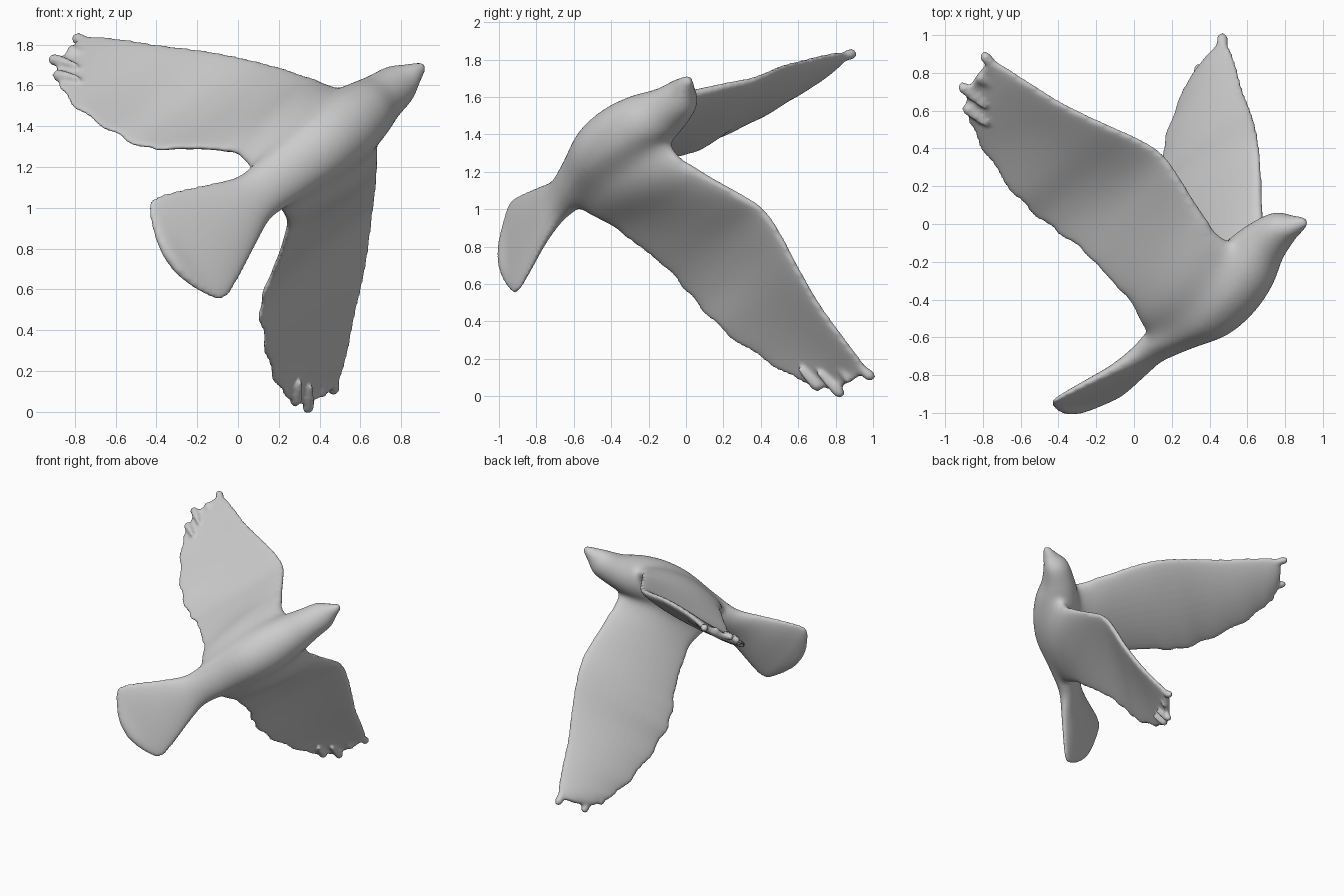
import bpy, bmesh, math
from mathutils import Vector

if "Cube" in bpy.data.objects:
    bpy.data.objects.remove(bpy.data.objects["Cube"])

# Bird's own frame: forward, side (normal of its symmetry plane) and up, from the beak tip
BEAK = Vector((0.90, 0.01, 1.69))
SIDE = Vector((-0.589, -0.046, 0.807)).normalized()
FWD = Vector((0.652, 0.576, 0.5))
FWD = (FWD - SIDE * FWD.dot(SIDE)).normalized()
UP = SIDE.cross(FWD)


def local(a, s, h):
    return BEAK + FWD * a + SIDE * s + UP * h


def mirrored(p):
    return p - SIDE * 2 * (p - BEAK).dot(SIDE)


def loft(name, rings):
    """Closed skin through a list of rings with equal point counts."""
    bm = bmesh.new()
    vr = [[bm.verts.new(p) for p in r] for r in rings]
    n = len(vr[0])
    for r0, r1 in zip(vr, vr[1:]):
        for i in range(n):
            j = (i + 1) % n
            bm.faces.new((r0[i], r0[j], r1[j], r1[i]))
    bm.faces.new(vr[0])
    bm.faces.new(vr[-1])
    bmesh.ops.recalc_face_normals(bm, faces=bm.faces[:])
    me = bpy.data.meshes.new(name)
    bm.to_mesh(me)
    bm.free()
    ob = bpy.data.objects.new(name, me)
    bpy.context.collection.objects.link(ob)
    return ob


def smooth_path(pts, steps=5):
    """Catmull-Rom through rows of numbers."""
    out = []
    for i in range(len(pts) - 1):
        p0, p1, p2, p3 = (Vector(pts[max(0, min(len(pts) - 1, i + k))]) for k in (-1, 0, 1, 2))
        for j in range(steps):
            t = j / steps
            out.append(0.5 * (2 * p1 + (p2 - p0) * t + (2 * p0 - 5 * p1 + 4 * p2 - p3) * t * t
                              + (3 * p1 - p0 - 3 * p2 + p3) * t ** 3))
    return out + [Vector(pts[-1])]


# Body and fan tail: (along, centre height, half width, half depth)
sections = [(0.014, 0, .022, .022), (-.05, .025, .055, .055), (-.13, .06, .102, .092),
            (-.27, .06, .126, .128), (-.42, .03, .16, .17), (-.6, .005, .185, .185),
            (-.8, .005, .182, .182), (-1.03, .02, .15, .122), (-1.23, .03, .128, .074),
            (-1.4, .035, .185, .052), (-1.58, .055, .262, .044), (-1.69, .068, .30, .038),
            (-1.755, .075, .287, .035), (-1.825, .075, .17, .032), (-1.86, .075, .06, .02)]
rings = []
for a, h, w, d in smooth_path(sections, 4):
    ring = []
    for k in range(32):
        ang = 2 * math.pi * k / 32
        ring.append(local(a, 0.002 * a + w * math.cos(ang), h + d * math.sin(ang)))
    rings.append(ring)
parts = [loft("body_and_tail", rings)]

# Wing: leading edge point then trailing edge point, root to tip
edges = [(.67, -.13, 1.41, .17, -.62, 1.08), (.68, -.02, 1.27, .21, -.53, .97),
         (.672, .12, 1.175, .235, -.38, .89), (.67, .28, 1.085, .20, -.20, .76),
         (.66, .41, 1.00, .14, -.05, .62), (.647, .50, .875, .105, .06, .49),
         (.622, .59, .705, .125, .20, .345), (.575, .71, .495, .16, .42, .19),
         (.535, .85, .30, .22, .60, .085), (.50, .94, .18, .28, .73, .05),
         (.475, .965, .13, .335, .80, .035)]
path = smooth_path(edges, 5)
wing = []
for i, e in enumerate(path):
    f = i / (len(path) - 1)
    lead, trail = Vector(e[:3]), Vector(e[3:])
    # slightly scalloped feather edge
    if f > 0.35:
        trail += (trail - lead).normalized() * 0.010 * math.sin(i * 1.25)
    q0, q1 = path[max(0, i - 4)], path[min(len(path) - 1, i + 4)]
    span = Vector(q1[:3]) + Vector(q1[3:]) - Vector(q0[:3]) - Vector(q0[3:])
    nrm = (lead - trail).cross(span).normalized()
    if nrm.dot(SIDE) < 0:
        nrm = -nrm
    # thick flesh where the wing grows out of the flank, thin toward the tip
    thick = 0.05 * (1 - f) + 0.028 * f
    flare = math.exp(-(f / 0.17) ** 2)
    camber = 0.03 * math.sin(math.pi * f) ** 0.8 if 0 < f < 1 else 0
    ring = []
    for k in range(32):
        ang = 2 * math.pi * k / 32
        t = (1 - math.cos(ang)) / 2
        sn = math.sin(ang)
        off = thick * math.copysign(abs(sn) ** 0.65, sn) * (1 - 0.3 * t) + camber * 4 * t * (1 - t)
        off += flare * sn * abs(sn) * (0.10 if sn < 0 else 0.05)
        ring.append(lead.lerp(trail, t) + nrm * off)
    wing.append(ring)

# Tip feathers: tapered round fingers (start, end)
fingers = []
for p, q in (((.475, .87, .21), (.466, 1.003, .09)), ((.36, .70, .13), (.34, .84, 0)),
             ((.41, .82, .14), (.41, .885, .08)), ((.31, .60, .15), (.277, .72, .035))):
    p, q = Vector(p), Vector(q)
    x = (q - p).normalized()
    y = x.orthogonal().normalized()
    z = x.cross(y)
    fingers.append([[p.lerp(q, t) + (y * math.cos(k * math.pi / 6) + z * math.sin(k * math.pi / 6)) * r
                     for k in range(12)] for t, r in ((0, .010), (.5, .025), (.85, .032), (1, .018))])

# Both wings, the second mirrored across the bird's symmetry plane
for side, fn in (("right", lambda p: p), ("left", mirrored)):
    parts.append(loft(side + "_wing", [[fn(p) for p in r] for r in wing]))
    for g in fingers:
        parts.append(loft(side + "_tip_feather", [[fn(p) for p in r] for r in g]))

# Fuse everything into one sculpt
bpy.ops.object.select_all(action='DESELECT')
for o in parts:
    o.select_set(True)
bpy.context.view_layer.objects.active = parts[0]
bpy.ops.object.join()
bird = bpy.context.object
bird.name = "flying_bird"
rm = bird.modifiers.new("fuse", 'REMESH')
rm.mode = 'VOXEL'
rm.voxel_size = 0.013
rm.use_smooth_shade = True
bpy.ops.object.modifier_apply(modifier=rm.name)

# Soft fillet where wings meet the flanks, light softening elsewhere
group = bird.vertex_groups.new(name="wing_roots")
for v in bird.data.vertices:
    r = v.co - BEAK
    a, s, h = r.dot(FWD), abs(r.dot(SIDE)), r.dot(UP)
    w = 1 - (math.hypot((a + .75) / .5, (s - .2) / .2, (h - .12) / .24)) ** 4
    if w > 0:
        group.add([v.index], w, 'REPLACE')
for name, vg, its in (("fillet", group.name, 120), ("soften", "", 8)):
    sm = bird.modifiers.new(name, 'SMOOTH')
    sm.factor = 0.5
    sm.iterations = its
    sm.vertex_group = vg
bpy.ops.object.shade_smooth()
